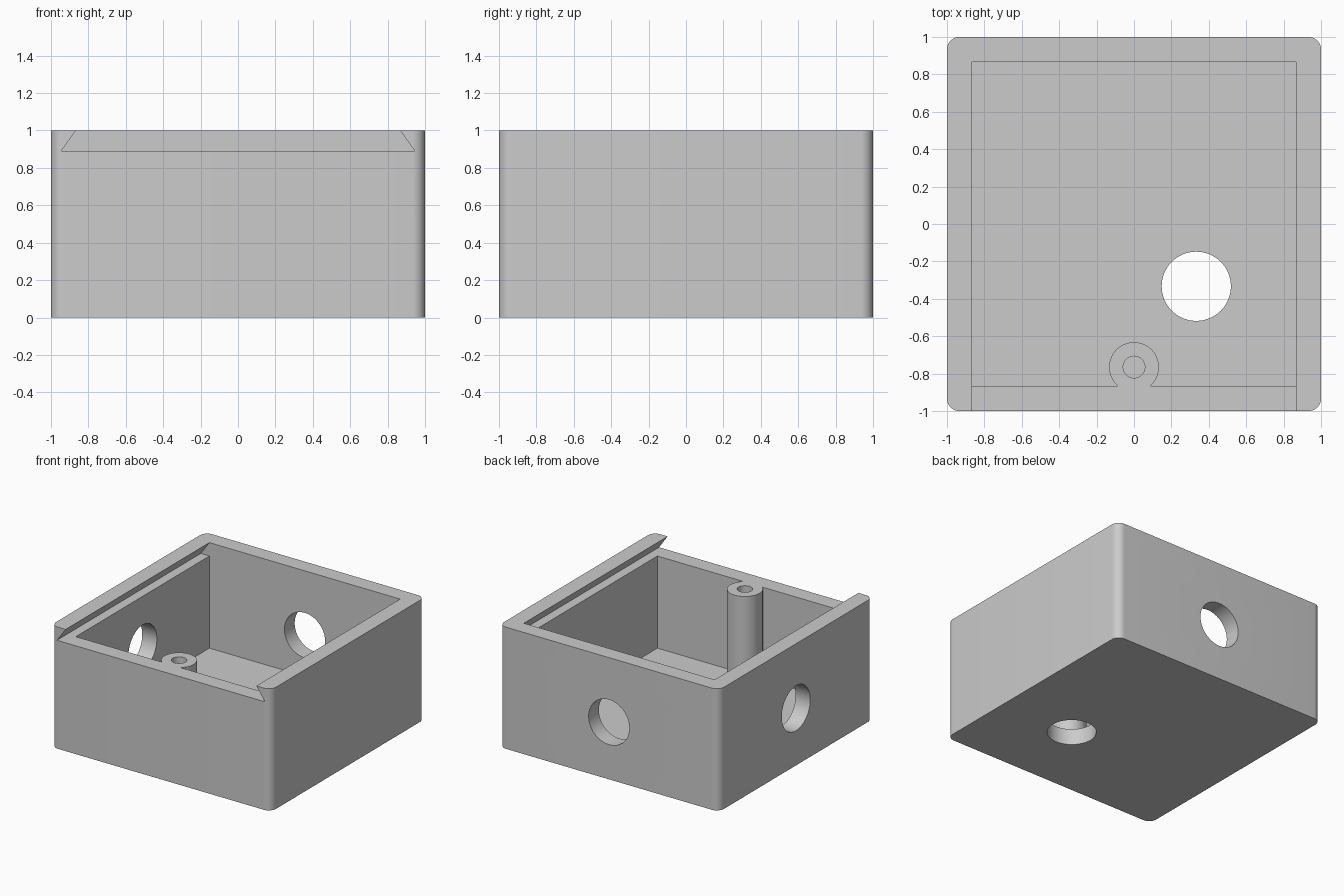
import bpy
import bmesh
from math import radians
from mathutils import Matrix, Vector

default = bpy.data.objects.get("Cube")
if default:
    bpy.data.objects.remove(default, do_unlink=True)

INNER = 0.867          # half-width of the cavity
FLOOR = 0.133          # floor thickness
LEDGE = 0.89           # height of the lid ledge
HOLE_R = 0.185         # cable hole radius
POST_Y = -0.765        # screw post position


def make_object(name, bm):
    bmesh.ops.recalc_face_normals(bm, faces=bm.faces)
    mesh = bpy.data.meshes.new(name)
    bm.to_mesh(mesh)
    bm.free()
    obj = bpy.data.objects.new(name, mesh)
    bpy.context.collection.objects.link(obj)
    return obj


def box(name, low, high, corner=0):
    low, high = Vector(low), Vector(high)
    bm = bmesh.new()
    bmesh.ops.create_cube(bm, size=1)
    bmesh.ops.scale(bm, vec=high - low, verts=bm.verts)
    bmesh.ops.translate(bm, vec=(low + high) / 2, verts=bm.verts)
    if corner:
        upright = [e for e in bm.edges
                   if abs(e.verts[0].co.z - e.verts[1].co.z) > 0.1]
        bmesh.ops.bevel(bm, geom=upright, offset=corner, segments=10,
                        profile=0.5, affect='EDGES')
    return make_object(name, bm)


def cylinder(name, center, radius, depth, axis='Z'):
    turn = {'X': Matrix.Rotation(radians(90), 4, 'Y'),
            'Y': Matrix.Rotation(radians(90), 4, 'X'),
            'Z': Matrix.Identity(4)}[axis]
    bm = bmesh.new()
    bmesh.ops.create_cone(bm, cap_ends=True, segments=64, radius1=radius,
                          radius2=radius, depth=depth,
                          matrix=Matrix.Translation(center) @ turn)
    return make_object(name, bm)


def cut(target, cutter):
    cutter.hide_render = True
    mod = target.modifiers.new("cut", 'BOOLEAN')
    mod.operation = 'DIFFERENCE'
    mod.solver = 'EXACT'
    mod.object = cutter
    bpy.context.view_layer.objects.active = target
    bpy.ops.object.modifier_apply(modifier=mod.name)
    bpy.data.objects.remove(cutter, do_unlink=True)


# Outer shell with rounded upright corners
body = box("box_body", (-1, -1, 0), (1, 1, 1), corner=0.067)

# Cavity, leaving the screw post standing against the front wall
cavity = box("cavity_cutter", (-INNER, -INNER, FLOOR), (INNER, INNER, 0.95))
cut(cavity, cylinder("post_cutter", (0, POST_Y, 0.6), 0.133, 1.4))
cut(body, cavity)

# Dovetail lid slot, open at the front
bm = bmesh.new()
slope = (0.945 - INNER) / (1 - LEDGE)
top = 1.1
narrow = INNER - slope * (top - 1)
profile = [bm.verts.new((x, -1.2, z)) for x, z in
           ((-0.945, LEDGE), (0.945, LEDGE), (narrow, top), (-narrow, top))]
face = bm.faces.new(profile)
moved = bmesh.ops.extrude_face_region(bm, geom=[face])["geom"]
bmesh.ops.translate(bm, vec=(0, 1.2 + INNER, 0),
                    verts=[v for v in moved if isinstance(v, bmesh.types.BMVert)])
if face.is_valid and not all(len(e.link_faces) == 2 for e in face.edges):
    bm.faces.remove(face)
cut(body, make_object("lid_slot_cutter", bm))

# Screw hole in the post
cut(body, cylinder("screw_cutter", (0, POST_Y, FLOOR + 0.5), 0.058, 1.0))

# Cable holes through floor, back wall and one side wall
cut(body, cylinder("floor_cutter", (0.333, -0.333, 0), HOLE_R, 0.5))
cut(body, cylinder("back_cutter", (0, 0.95, 0.47), HOLE_R, 0.5, 'Y'))
cut(body, cylinder("side_cutter", (-0.95, 0, 0.47), HOLE_R, 0.5, 'X'))

# Plain grey plastic
grey = bpy.data.materials.new("grey_plastic")
grey.use_nodes = True
colour = (0.6, 0.6, 0.6, 1)
grey.diffuse_color = colour
grey.node_tree.nodes["Principled BSDF"].inputs["Base Color"].default_value = colour
body.data.materials.clear()
body.data.materials.append(grey)
for poly in body.data.polygons:
    poly.material_index = 0

# Smooth rounds, sharp edges
bpy.ops.object.select_all(action='DESELECT')
body.select_set(True)
bpy.context.view_layer.objects.active = body
bpy.ops.object.shade_smooth_by_angle(angle=radians(30))
